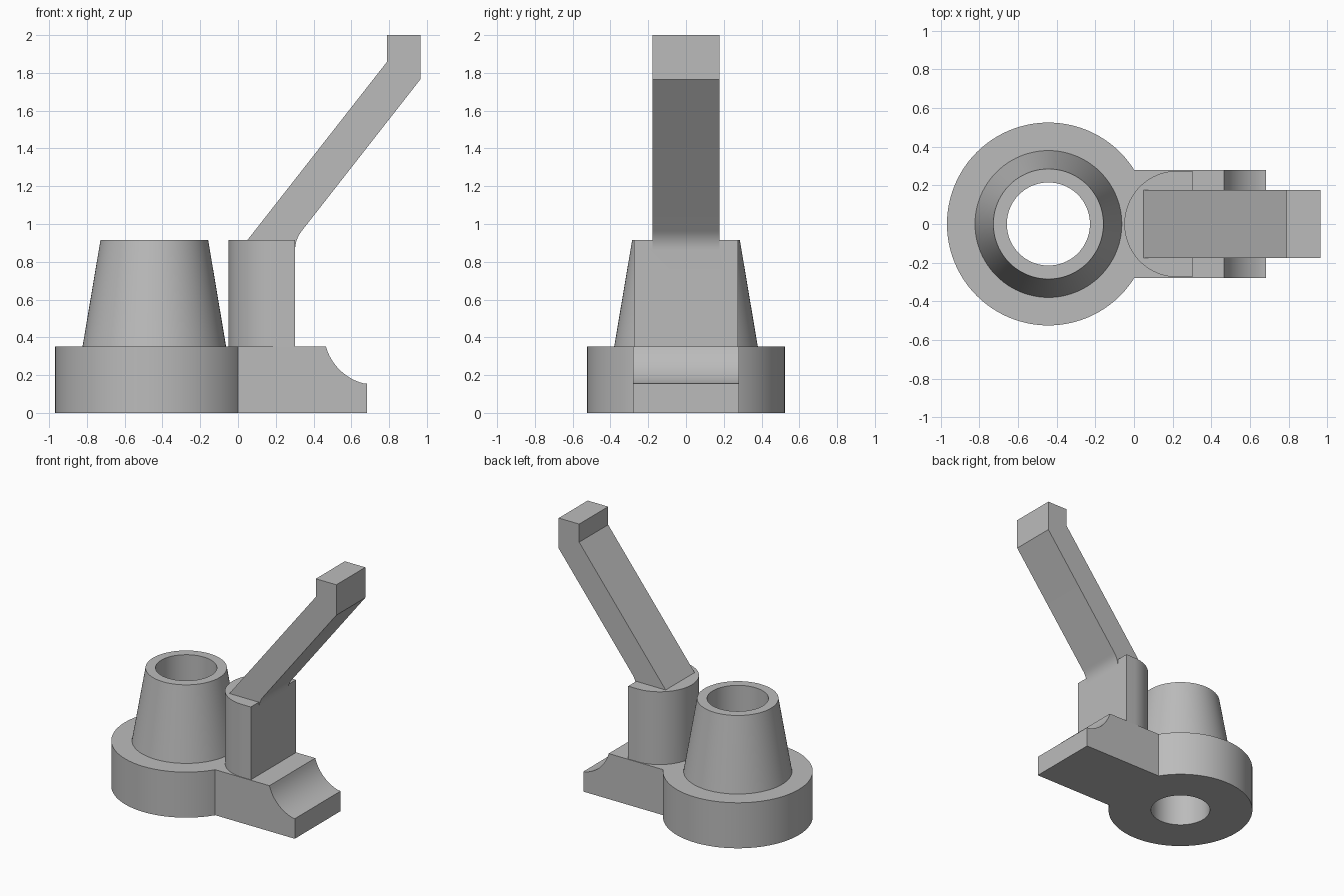
import bpy, bmesh, math
from mathutils import Vector

if "Cube" in bpy.data.objects:
    bpy.data.objects.remove(bpy.data.objects["Cube"])

grey = bpy.data.materials.new("plain grey")
grey.diffuse_color = (0.5, 0.5, 0.5, 1)
grey.use_nodes = True
grey.node_tree.nodes["Principled BSDF"].inputs["Base Color"].default_value = grey.diffuse_color


def finish(name, bm):
    bmesh.ops.recalc_face_normals(bm, faces=bm.faces)
    mesh = bpy.data.meshes.new(name)
    bm.to_mesh(mesh)
    bm.free()
    mesh.materials.append(grey)
    ob = bpy.data.objects.new(name, mesh)
    bpy.context.collection.objects.link(ob)
    return ob


def extrude(name, points, depth):
    """Fill a closed outline and sweep it along a vector."""
    bm = bmesh.new()
    face = bm.faces.new([bm.verts.new(p) for p in points])
    geom = bmesh.ops.extrude_face_region(bm, geom=[face])["geom"]
    moved = [v for v in geom if isinstance(v, bmesh.types.BMVert)]
    bmesh.ops.translate(bm, verts=moved, vec=depth)
    return finish(name, bm)


def side_profile(name, xz, half_width):
    return extrude(name, [(x, -half_width, z) for x, z in xz],
                   Vector((0, 2 * half_width, 0)))


def lathe(name, rz, cx, n=96):
    """Revolve a closed radius/height loop about a vertical axis."""
    bm = bmesh.new()
    rings = []
    for i in range(n):
        a = 2 * math.pi * i / n
        rings.append([bm.verts.new((cx + r * math.cos(a), r * math.sin(a), z)) for r, z in rz])
    for i in range(n):
        p, q = rings[i], rings[(i + 1) % n]
        for j in range(len(rz)):
            k = (j + 1) % len(rz)
            bm.faces.new((p[j], q[j], q[k], p[k]))
    return finish(name, bm)


# Round base with tapered, bored boss
body = lathe("bored_base", [(0.215, 0), (0.525, 0), (0.525, 0.352), (0.38, 0.352),
                            (0.285, 0.915), (0.215, 0.915)], -0.443)

# Foot with concave end
cx, cz, r = 0.735, 0.427, 0.28
a0, a1 = math.atan2(0.352 - cz, 0.465 - cx), math.atan2(0.155 - cz, 0.682 - cx)
arc = [(cx + r * math.cos(a0 + (a1 - a0) * i / 16),
        cz + r * math.sin(a0 + (a1 - a0) * i / 16)) for i in range(17)]
arc[0], arc[-1] = (0.465, 0.352), (0.682, 0.155)
foot = side_profile("foot", [(-0.12, 0), (0.682, 0)] + arc[::-1] + [(-0.12, 0.352)], 0.28)

# D-shaped post
half = [math.pi * (0.5 + i / 48) for i in range(49)]
post_outline = [(0.225 + 0.275 * math.cos(a), 0.275 * math.sin(a), 0.3) for a in half]
post = extrude("post", post_outline + [(0.302, -0.275, 0.3), (0.302, 0.275, 0.3)],
               Vector((0, 0, 0.615)))

# Slanted arm with upright tip and a curved root
p0, p1, p2 = Vector((0.302, 0.86)), Vector((0.302, 0.918)), Vector((0.338, 0.964))
root = [(1 - t) ** 2 * p0 + 2 * t * (1 - t) * p1 + t * t * p2 for t in [i / 8 for i in range(9)]]
arm = side_profile("arm", [(0.05, 0.86), (0.25, 0.86)] + [tuple(p) for p in root] +
                   [(0.965, 1.765), (0.965, 2), (0.79, 2), (0.79, 1.86), (0.05, 0.915)], 0.177)

# Join everything into one solid
for part in (foot, post, arm):
    m = body.modifiers.new("join " + part.name, 'BOOLEAN')
    m.operation, m.solver, m.object = 'UNION', 'EXACT', part
bpy.context.view_layer.objects.active = body
body.select_set(True)
for m in list(body.modifiers):
    bpy.ops.object.modifier_apply(modifier=m.name)
for part in (foot, post, arm):
    bpy.data.objects.remove(part)
body.name = "bracket_body"
bpy.ops.object.shade_smooth_by_angle(angle=math.radians(25))
